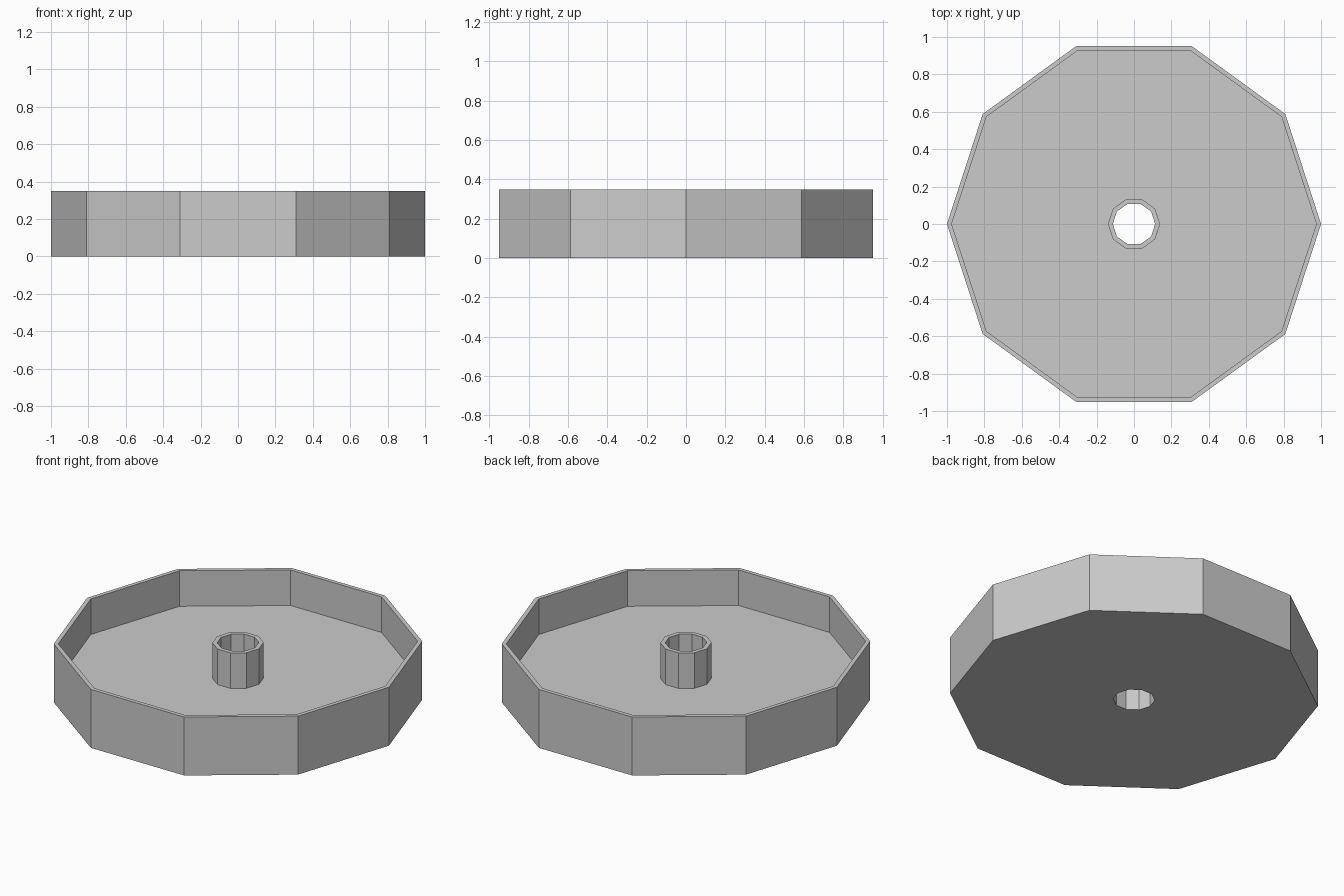
import bpy, bmesh
from math import cos, sin, tau

if "Cube" in bpy.data.objects:
    bpy.data.objects.remove(bpy.data.objects["Cube"])

SIDES = 10
HEIGHT, FLOOR = 0.35, 0.137
RIM_OUT, RIM_IN = 1.0, 0.975
HUB_OUT, HUB_IN = 0.139, 0.113


def lathe(name, profile, sides):
    """Revolve a closed (radius, z) profile into a faceted ring."""
    bm = bmesh.new()
    rings = [[bm.verts.new((r * cos(tau * i / sides), r * sin(tau * i / sides), z))
              for r, z in profile] for i in range(sides)]
    n = len(profile)
    for i in range(sides):
        a, b = rings[i], rings[(i + 1) % sides]
        for j in range(n):
            k = (j + 1) % n
            bm.faces.new((a[j], b[j], b[k], a[k]))
    bmesh.ops.recalc_face_normals(bm, faces=bm.faces)
    mesh = bpy.data.meshes.new(name)
    bm.to_mesh(mesh)
    bm.free()
    obj = bpy.data.objects.new(name, mesh)
    bpy.context.collection.objects.link(obj)
    return obj


# Ten-sided tray: base, thin outer rim, and hollow centre hub in one section
lathe("tray_with_hub", [
    (HUB_IN, 0), (RIM_OUT, 0), (RIM_OUT, HEIGHT), (RIM_IN, HEIGHT),
    (RIM_IN, FLOOR), (HUB_OUT, FLOOR), (HUB_OUT, HEIGHT), (HUB_IN, HEIGHT),
], SIDES)
